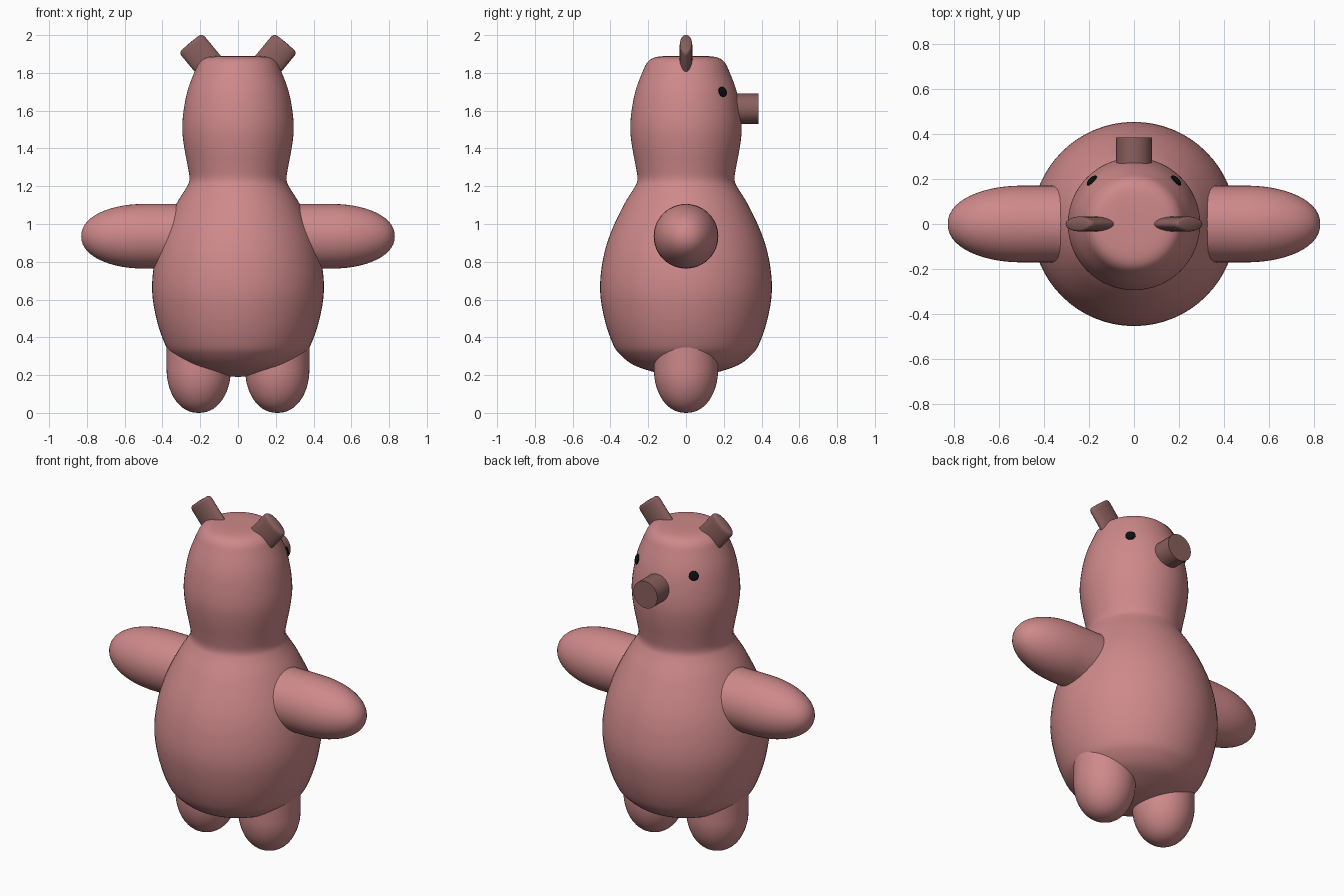
import bpy, bmesh, math
from mathutils import Matrix, Vector

if "Cube" in bpy.data.objects:
    bpy.data.objects.remove(bpy.data.objects["Cube"])


def material(name, rgb):
    m = bpy.data.materials.new(name)
    m.diffuse_color = (*rgb, 1)
    m.use_nodes = True
    m.node_tree.nodes["Principled BSDF"].inputs["Base Color"].default_value = m.diffuse_color
    return m


PINK = material("pink", (0.62, 0.25, 0.255))
BROWN = material("dusty_brown", (0.25, 0.115, 0.11))
BLACK = material("black", (0.005, 0.005, 0.005))


def lathe(name, profile, mat, matrix=Matrix(), sides=48, angle=40):
    """Spin (radius, height) points about local z, then place with matrix."""
    bm = bmesh.new()
    rings = []
    for r, z in profile:
        if r == 0:
            rings.append([bm.verts.new((0, 0, z))] * sides)
        else:
            rings.append([bm.verts.new((r * math.cos(a), r * math.sin(a), z))
                          for a in (2 * math.pi * i / sides for i in range(sides))])
    for low, high in zip(rings, rings[1:]):
        for i in range(sides):
            j = (i + 1) % sides
            bm.faces.new(dict.fromkeys((low[i], low[j], high[j], high[i])))
    bmesh.ops.transform(bm, matrix=matrix, verts=bm.verts)
    bmesh.ops.recalc_face_normals(bm, faces=bm.faces)
    mesh = bpy.data.meshes.new(name)
    bm.to_mesh(mesh)
    bm.free()
    mesh.materials.append(mat)
    obj = bpy.data.objects.new(name, mesh)
    bpy.context.collection.objects.link(obj)
    bpy.ops.object.select_all(action='DESELECT')
    obj.select_set(True)
    bpy.context.view_layer.objects.active = obj
    bpy.ops.object.shade_smooth_by_angle(angle=math.radians(angle))
    return obj


def smooth_profile(points, steps=4):
    """Catmull-Rom curve through profile points."""
    p = [Vector(q) for q in points]
    p = [p[0] * 2 - p[1]] + p + [p[-1] * 2 - p[-2]]
    out = []
    for a, b, c, d in zip(p, p[1:], p[2:], p[3:]):
        for s in range(steps):
            t = s / steps
            v = 0.5 * (2 * b + (c - a) * t + (2 * a - 5 * b + 4 * c - d) * t * t
                       + (3 * b - a - 3 * c + d) * t ** 3)
            out.append((max(v.x, 0), v.y))
    return out + [tuple(points[-1])]


def place(origin, axis, scale=(1, 1, 1)):
    """Point local z along axis, keeping local y level with the ground."""
    z = Vector(axis).normalized()
    y = Vector((0, 1, 0)) if abs(z.y) < 0.01 else Vector((0, 0, 1)).cross(z).normalized()
    rot = Matrix((y.cross(z), y, z)).transposed().to_4x4()
    return Matrix.Translation(origin) @ rot @ Matrix.Diagonal((*scale, 1))


# Body and head in one turned shape
body = [(0, 0.19), (0.10, 0.2), (0.19, 0.222), (0.28, 0.255), (0.345, 0.305), (0.385, 0.36),
        (0.43, 0.49), (0.455, 0.65), (0.44, 0.81), (0.40, 0.95), (0.33, 1.1),
        (0.275, 1.19), (0.257, 1.235), (0.265, 1.3), (0.284, 1.4), (0.295, 1.5),
        (0.288, 1.6), (0.266, 1.71), (0.228, 1.81), (0.205, 1.855), (0.17, 1.88),
        (0.11, 1.889), (0, 1.89)]
lathe("body", smooth_profile(body), PINK, sides=64)


def limb_profile(length, round_len, radius, power):
    """Straight tube ending in a long rounded tip."""
    pts = [(0, 0), (radius, 0), (radius, length - round_len)]
    for i in range(1, 15):
        a = math.pi / 2 * i / 14
        r = 0 if i == 14 else radius * math.cos(a) ** power
        pts.append((r, length - round_len + round_len * math.sin(a)))
    return pts


# Ear: tube with softened rim, flattened from front to back
ear_profile = [(0, 0), (0.08, 0), (0.08, 0.145), (0.077, 0.157), (0.07, 0.165), (0.06, 0.168), (0, 0.17)]

for side, s in (("right", 1), ("left", -1)):
    lathe(side + "_arm", limb_profile(0.73, 0.33, 0.171, 0.92), PINK,
          place((0.1 * s, 0, 0.935), (s, 0, 0)))
    lathe(side + "_leg", limb_profile(0.5, 0.23, 0.17, 0.92), PINK,
          place((0.208 * s, 0, 0.5), (0, 0, -1)))
    lathe(side + "_ear", ear_profile, BROWN,
          place((0.145 * s, 0, 1.83), (0.64 * s, 0, 0.77), (1, 0.42, 1)), 32)
    # Eye: small flat button on the head surface
    eye = [(0, -0.015), (0.028, -0.015), (0.028, 0.002), (0.02, 0.007), (0, 0.008)]
    lathe(side + "_eye", eye, BLACK,
          place((0.189 * s, 0.195, 1.70), (0.68 * s, 0.70, 0.22)), 16)

# Snout
lathe("snout", [(0, 0), (0.08, 0), (0.08, 0.185), (0, 0.185)], BROWN,
      place((0, 0.2, 1.61), (0, 1, 0)), 32)
